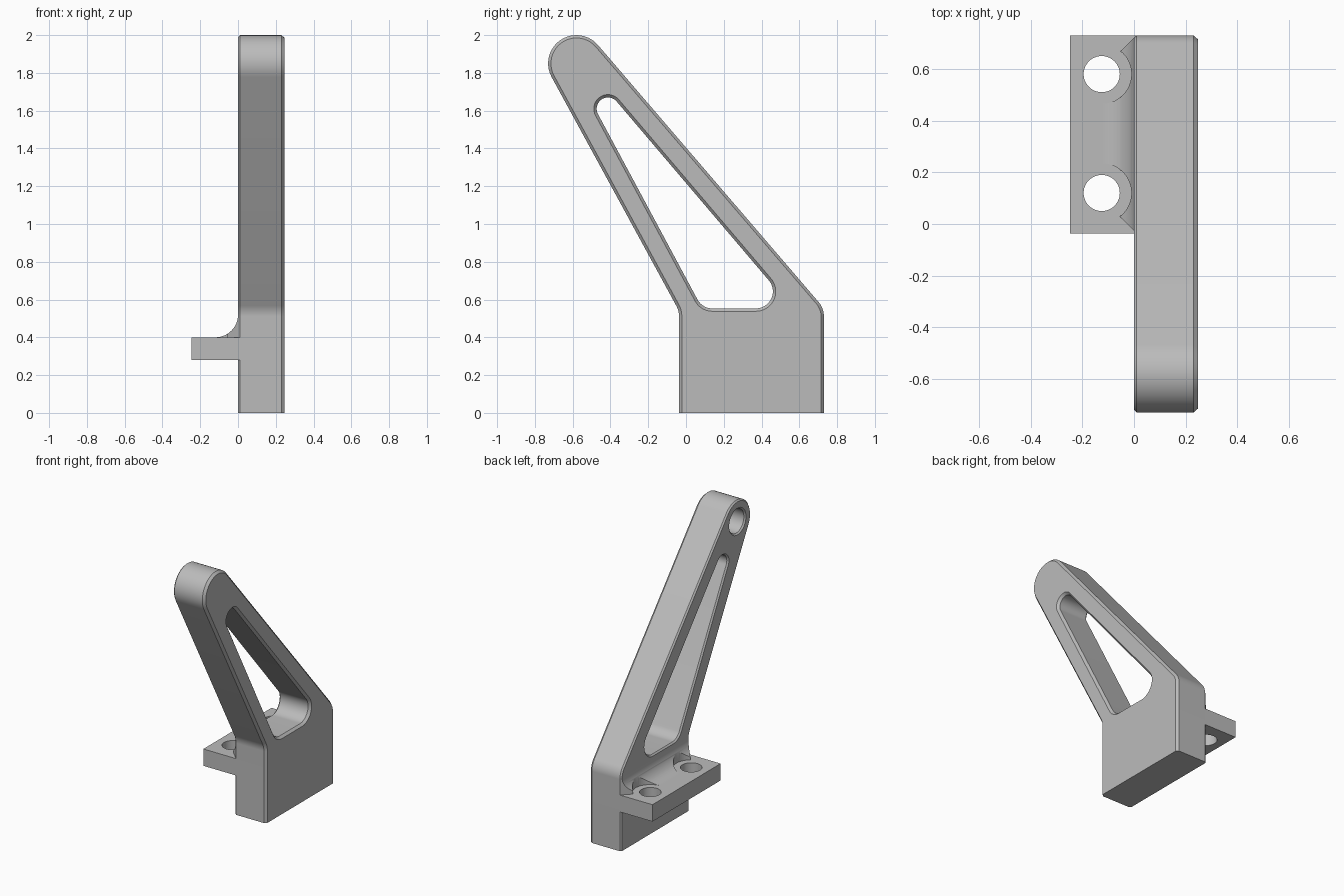
import bpy, bmesh
from math import asin, atan2, cos, sin, pi, tau

cube = bpy.data.objects.get("Cube")
if cube:
    bpy.data.objects.remove(cube, do_unlink=True)

# Single material
grey = bpy.data.materials.new("machined_grey")
grey.use_nodes = True
colour = (0.5, 0.5, 0.5, 1)
grey.diffuse_color = colour
grey.node_tree.nodes["Principled BSDF"].inputs["Base Color"].default_value = colour


def loft(name, rings):
    """Closed solid through rings of equal point count."""
    bm = bmesh.new()
    loops = [[bm.verts.new(p) for p in ring] for ring in rings]
    n = len(loops[0])
    for a, b in zip(loops, loops[1:]):
        for i in range(n):
            j = (i + 1) % n
            bm.faces.new((a[i], a[j], b[j], b[i]))
    bm.faces.new(loops[0][::-1])
    bm.faces.new(loops[-1])
    bmesh.ops.recalc_face_normals(bm, faces=bm.faces)
    mesh = bpy.data.meshes.new(name)
    bm.to_mesh(mesh)
    bm.free()
    mesh.materials.append(grey)
    obj = bpy.data.objects.new(name, mesh)
    bpy.context.collection.objects.link(obj)
    return obj


def outline(circles, grow=0.0, steps=20):
    """Tangent lines around signed circles (y, z, radius); negative is concave."""
    circles = [(y, z, r + grow if r else 0) for y, z, r in circles]
    normals = []
    for i, (y, z, r) in enumerate(circles):
        y2, z2, r2 = circles[(i + 1) % len(circles)]
        dy, dz = y2 - y, z2 - z
        normals.append(atan2(dz, dy) - pi / 2 + asin((r - r2) / (dy * dy + dz * dz) ** 0.5))
    points = []
    for i, (y, z, r) in enumerate(circles):
        start = normals[i - 1]
        turn = (normals[i] - start + pi) % tau - pi
        count = steps if r else 0
        for k in range(count + 1):
            a = start + turn * k / max(count, 1)
            points.append((y + r * cos(a), z + r * sin(a)))
    return points


def circle(cx, cy, r, steps=48):
    return [(cx + r * cos(tau * k / steps), cy + r * sin(tau * k / steps)) for k in range(steps)]


def along_x(x, points):
    return [(x, y, z) for y, z in points]


def cylinder_z(name, x, y, r, low, high):
    return loft(name, [[(px, py, z) for px, py in circle(x, y, r)] for z in (low, high)])


def cut(obj, cutters):
    bpy.context.view_layer.objects.active = obj
    for cutter in cutters:
        mod = obj.modifiers.new("cut", "BOOLEAN")
        mod.operation = "DIFFERENCE"
        mod.solver = "EXACT"
        mod.object = cutter
        bpy.ops.object.modifier_apply(modifier=mod.name)
        bpy.data.objects.remove(cutter, do_unlink=True)


def smooth(obj):
    bpy.ops.object.select_all(action="DESELECT")
    obj.select_set(True)
    bpy.context.view_layer.objects.active = obj
    bpy.ops.object.shade_smooth_by_angle(angle=pi / 7)


BACK, FRONT = 0.73, -0.037


# Leaning arm with chamfered sides; its foot stays sharp
def arm_outline(inset):
    return outline([
        (BACK - inset, 0, 0), (0.61, 0.51, 0.12), (-0.58, 1.85, 0.15),
        (FRONT - 0.12, 0.51, -0.12), (FRONT + inset, 0, 0)], -inset)


arm = loft("arm", [along_x(x, arm_outline(inset)) for x, inset in
                   ((0, 0.01), (0.01, 0), (0.23, 0), (0.247, 0.015))])

# Triangular window and blind pin hole, both with chamfered rims
window = [(0.37, 0.643, 0.09), (-0.413, 1.61, 0.06), (0.14, 0.643, 0.09)]
window_cutter = loft("window_cutter", [along_x(x, outline(window, grow)) for x, grow in
                     ((-0.01, 0.02), (0.01, 0), (0.23, 0), (0.257, 0.024))])
pin_cutter = loft("pin_hole_cutter", [along_x(x, circle(-0.58, 1.85, r)) for x, r in
                  ((-0.01, 0.105), (0.01, 0.085), (0.19, 0.085))])
cut(arm, [window_cutter, pin_cutter])
smooth(arm)

# Mounting flange with two bolt holes
HOLE_X, HOLES = -0.125, (0.12, 0.58)
flange_section = [(-0.247, 0.28), (0.01, 0.28), (0.01, 0.4), (-0.247, 0.4)]
flange = loft("mounting_flange", [[(x, y, z) for x, z in flange_section] for y in (FRONT, BACK)])
cut(flange, [cylinder_z("bolt_cutter", HOLE_X, y, 0.07, 0.2, 0.5) for y in HOLES])
smooth(flange)

# Concave fillet with mitred ends, relieved around the bolt heads
R = 0.12
section = [(-R, 0.38)]
section += [(-R + R * sin(pi / 2 * k / 16), 0.4 + R - R * cos(pi / 2 * k / 16)) for k in range(17)]
section += [(0.01, 0.4 + R), (0.01, 0.38)]
fillet = loft("flange_fillet", [[(x, FRONT + 0.01 - x, z) for x, z in section],
                                [(x, BACK - 0.01 + x, z) for x, z in section]])
cut(fillet, [cylinder_z("relief_cutter", HOLE_X, y, 0.115, 0.3, 0.7) for y in HOLES])
smooth(fillet)
